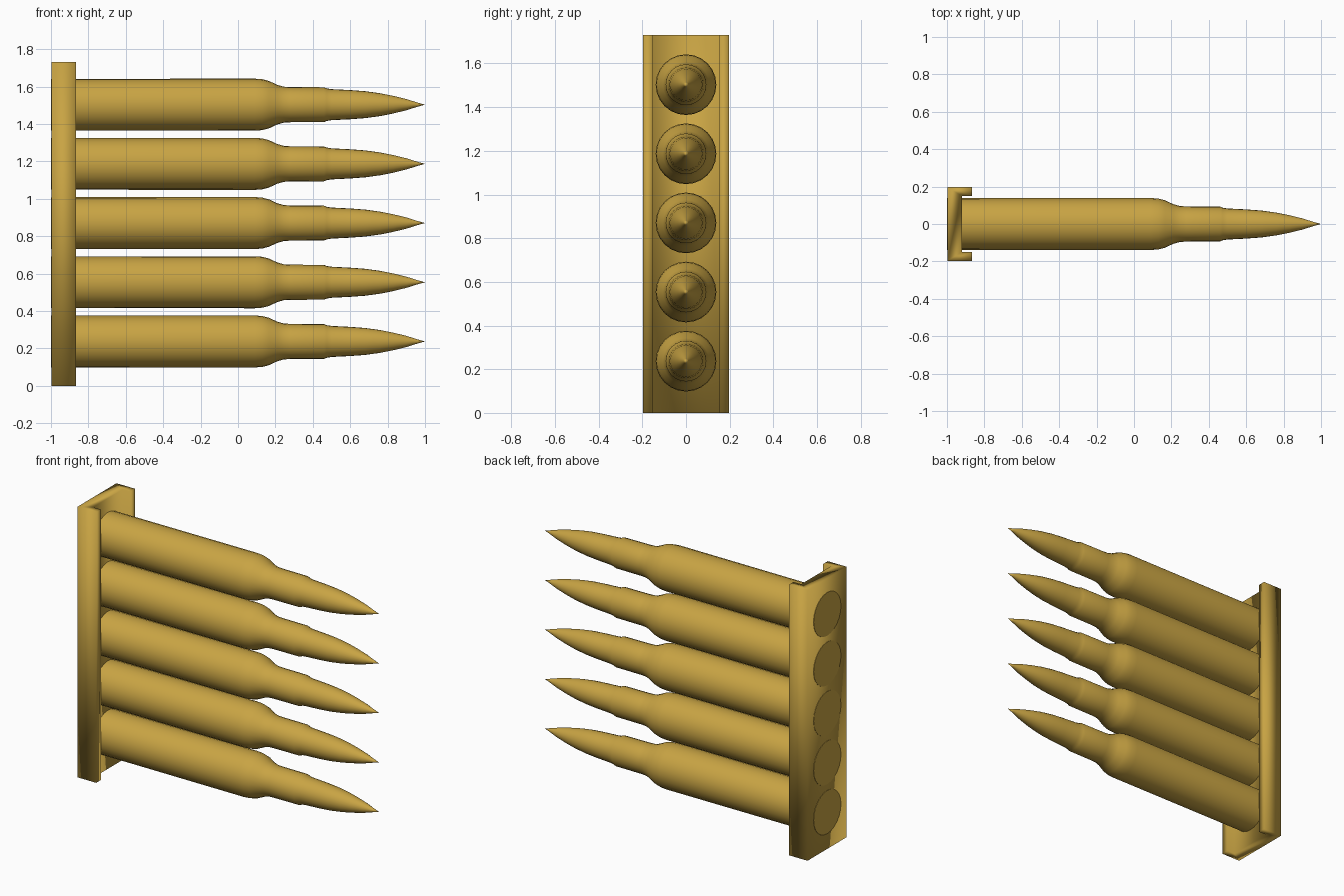
import bpy, bmesh, math

if "Cube" in bpy.data.objects:
    bpy.data.objects.remove(bpy.data.objects["Cube"])

brass = bpy.data.materials.new("brass")
brass.diffuse_color = (0.58, 0.37, 0.057, 1)
brass.use_nodes = True
brass.node_tree.nodes["Principled BSDF"].inputs["Base Color"].default_value = brass.diffuse_color


def make_object(name, bm):
    bmesh.ops.recalc_face_normals(bm, faces=bm.faces)
    mesh = bpy.data.meshes.new(name)
    bm.to_mesh(mesh)
    bm.free()
    mesh.materials.append(brass)
    obj = bpy.data.objects.new(name, mesh)
    bpy.context.collection.objects.link(obj)
    return obj


# Clip: U-shaped channel section in x/y, extruded upward
HEIGHT = 1.73
half = [(-0.998, 0.197), (-0.865, 0.197), (-0.865, 0.15), (-0.92, 0.15)]
section = half + [(x, -y) for x, y in reversed(half)]
bm = bmesh.new()
face = bm.faces.new([bm.verts.new((x, y, 0)) for x, y in section])
ext = bmesh.ops.extrude_face_region(bm, geom=[face])
bmesh.ops.translate(bm, vec=(0, 0, HEIGHT),
                    verts=[v for v in ext["geom"] if isinstance(v, bmesh.types.BMVert)])
clip = make_object("clip_channel", bm)
clip.data.polygons.foreach_set("use_smooth", [True] * len(clip.data.polygons))

# Round: lathe profile as (x along the axis, radius)
PROFILE = [(-1.0, 0), (-1.0, 0.138), (0.09, 0.139), (0.13, 0.136), (0.165, 0.127),
           (0.21, 0.106), (0.245, 0.096), (0.28, 0.094), (0.46, 0.093),
           (0.475, 0.087), (0.50, 0.083), (0.60, 0.078), (0.68, 0.072),
           (0.76, 0.061), (0.83, 0.047), (0.90, 0.030), (0.96, 0.011), (1.0, 0)]


def make_round(name, z):
    bm = bmesh.new()
    verts = [bm.verts.new((x, 0, r)) for x, r in PROFILE]
    edges = [bm.edges.new(pair) for pair in zip(verts, verts[1:])]
    bmesh.ops.spin(bm, geom=verts + edges, cent=(0, 0, 0), axis=(1, 0, 0),
                   angle=math.tau, steps=24)
    bmesh.ops.remove_doubles(bm, verts=bm.verts, dist=0.0005)
    obj = make_object(name, bm)
    obj.location.z = z
    return obj


# Five rounds stacked in the channel
rounds = [make_round(f"round_{i + 1}", 0.237 + 0.3165 * i) for i in range(5)]
for obj in bpy.context.selected_objects:
    obj.select_set(False)
for obj in rounds:
    obj.select_set(True)
bpy.context.view_layer.objects.active = rounds[0]
bpy.ops.object.shade_smooth_by_angle(angle=math.radians(45))
